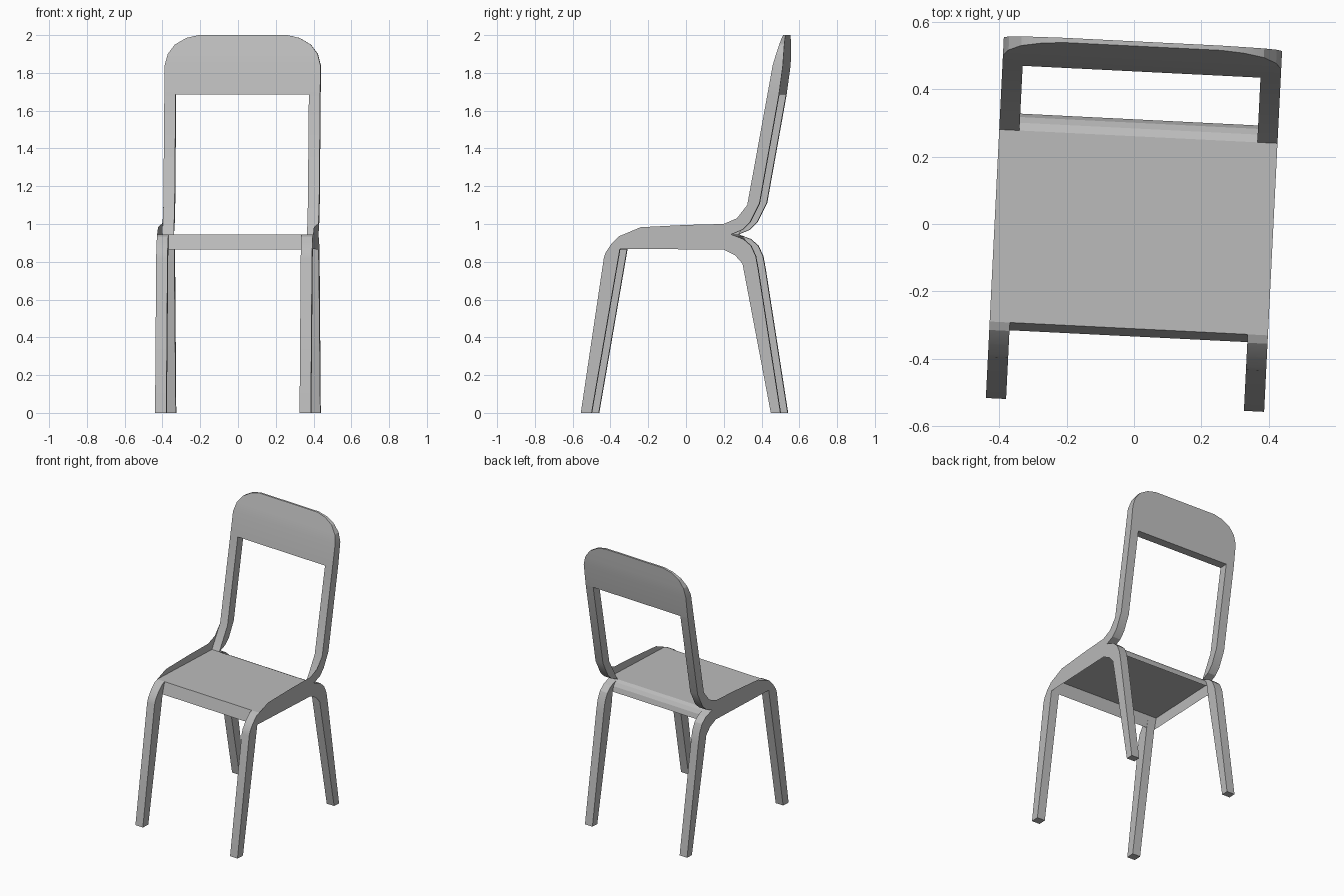
import bpy, bmesh, math

if "Cube" in bpy.data.objects:
    bpy.data.objects.remove(bpy.data.objects["Cube"], do_unlink=True)

HALF = 0.413                  # half the chair width
BAR = 0.06                    # width of legs and posts
TURN = math.radians(-2.85)    # the chair stands slightly turned

grey = bpy.data.materials.new("grey")
grey.use_nodes = True
colour = (0.5, 0.5, 0.5, 1)
grey.diffuse_color = colour
grey.node_tree.nodes["Principled BSDF"].inputs["Base Color"].default_value = colour


def finish(name, bm, solid=True):
    if solid:
        bmesh.ops.recalc_face_normals(bm, faces=bm.faces)
    mesh = bpy.data.meshes.new(name)
    bm.to_mesh(mesh)
    bm.free()
    mesh.materials.append(grey)
    ob = bpy.data.objects.new(name, mesh)
    bpy.context.collection.objects.link(ob)
    ob.rotation_euler.z = TURN
    bpy.ops.object.select_all(action='DESELECT')
    ob.select_set(True)
    bpy.context.view_layer.objects.active = ob
    bpy.ops.object.shade_smooth_by_angle(angle=math.radians(20))
    return ob


def loft(name, rings, closed):
    """Skin a row of equal point loops; closed loops are capped."""
    bm = bmesh.new()
    rows = [[bm.verts.new(p) for p in ring] for ring in rings]
    n = len(rows[0])
    for a, b in zip(rows, rows[1:]):
        for i in range(n if closed else n - 1):
            j = (i + 1) % n
            bm.faces.new((a[i], b[i], b[j], a[j]))
    if closed:
        bm.faces.new(rows[0])
        bm.faces.new(rows[-1])
    return finish(name, bm, closed)


def bar(name, side, profile):
    """Solid side-profile bar, flush with the outer side."""
    xs = (side * HALF, side * (HALF - BAR))
    return loft(name, [[(x, y, z) for y, z in profile] for x in xs], True)


# Side profiles as (y, z)
front_leg = [(-.537, 0), (-.415, .82), (-.405, .85), (-.375, .895), (-.335, .935),
             (-.31, .945), (-.33, .868), (-.48, 0)]
rear_leg = [(.26, .945), (.325, .92), (.365, .885), (.39, .83), (.403, .76),
            (.521, 0), (.47, 0), (.32, .79), (.31, .875)]
post = [(.26, .945), (.345, 1.10), (.452, 1.685), (.513, 1.685), (.41, 1.11),
        (.36, 1.01), (.32, .97)]
side_panel = [(-.33, .868), (-.31, .945), (-.22, .983), (.02, .995), (.22, 1.0),
              (.29, 1.03), (.345, 1.10), (.26, .945), (.31, .875), (.32, .79),
              (.28, .835), (.22, .865)]

for side, label in ((1, "left"), (-1, "right")):
    bar(label + "_front_leg", side, front_leg)
    bar(label + "_rear_leg", side, rear_leg)
    bar(label + "_back_post", side, post)
    # Thin curved fin along the edge of the seat
    bm = bmesh.new()
    face = bm.faces.new([bm.verts.new((side * HALF, y, z)) for y, z in side_panel])
    face.normal_update()
    if face.normal.x * side < 0:
        face.normal_flip()
    finish(label + "_seat_side", bm, False)

# Seat sheet with a front apron and a rolled rear lip
seat = [(-.333, .865), (-.31, .945), (.26, .945), (.283, .933), (.3, .91), (.31, .875)]
loft("seat", [[(x, y, z) for y, z in seat] for x in (HALF, -HALF)], False)

# Backrest with rounded top corners: height, half width, front y, back y
rows = [(1.685, HALF, .452, .513), (1.84, HALF, .48, .534), (1.9, .397, .497, .537),
        (1.95, .36, .512, .539), (1.985, .3, .522, .54), (2.0, .235, .527, .541)]
loft("backrest", [[(-w, f, z), (w, f, z), (w, b, z), (-w, b, z)]
                  for z, w, f, b in rows], True)
